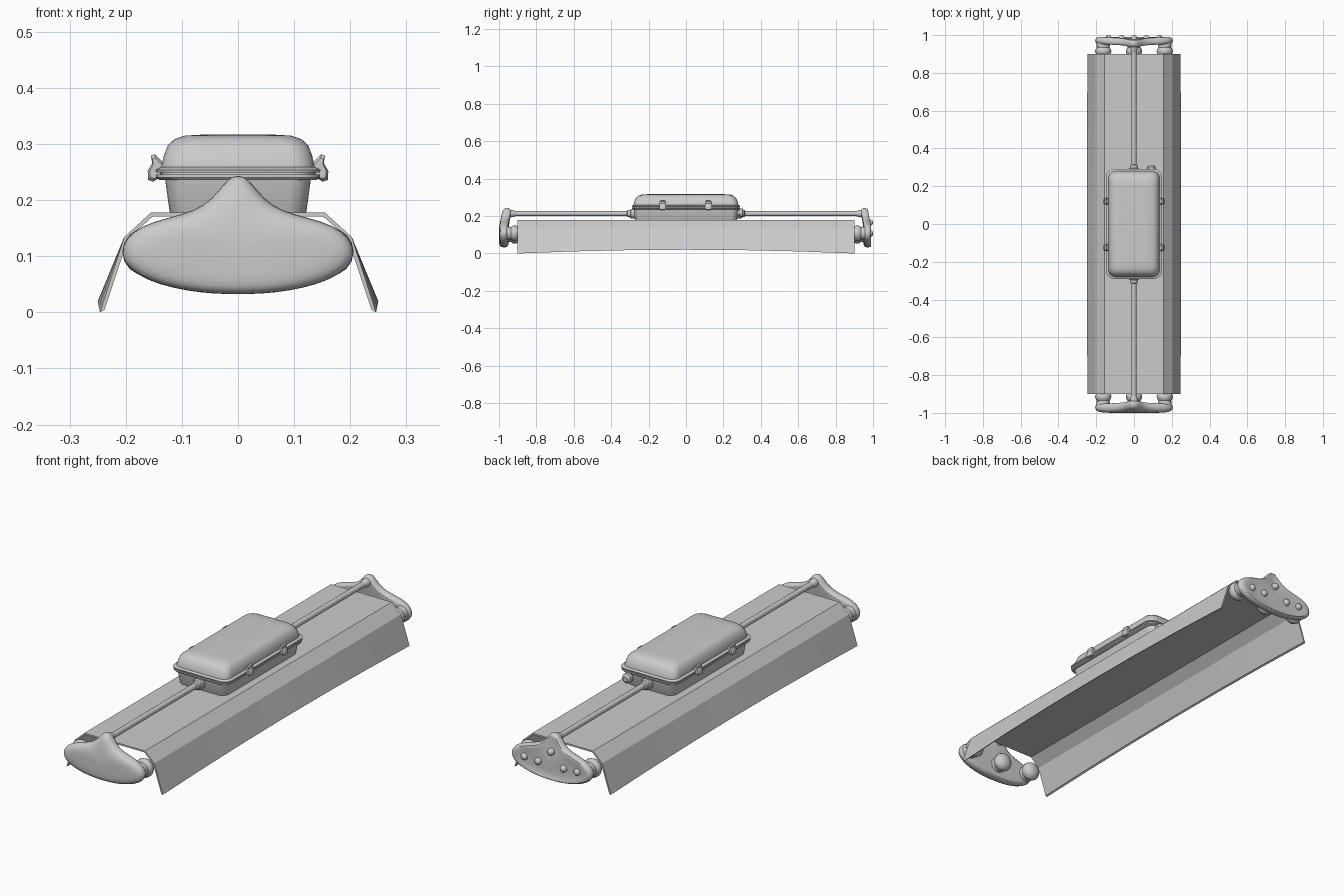
import bpy, bmesh, math
from mathutils import Vector


def loft(name, rings, angle=35, subsurf=0):
    """Skin a list of closed rings and cap both ends."""
    bm = bmesh.new()
    vs = [[bm.verts.new(p) for p in r] for r in rings]
    n = len(vs[0])
    for a, b in zip(vs, vs[1:]):
        for i in range(n):
            j = (i + 1) % n
            bm.faces.new((a[i], a[j], b[j], b[i]))
    bm.faces.new(vs[0])
    bm.faces.new(vs[-1])
    bmesh.ops.recalc_face_normals(bm, faces=bm.faces)
    me = bpy.data.meshes.new(name)
    bm.to_mesh(me)
    bm.free()
    ob = bpy.data.objects.new(name, me)
    bpy.context.collection.objects.link(ob)
    if subsurf:
        ob.modifiers.new("smooth", 'SUBSURF').levels = subsurf
        ob.modifiers["smooth"].render_levels = subsurf
    bpy.ops.object.select_all(action='DESELECT')
    ob.select_set(True)
    bpy.context.view_layer.objects.active = ob
    bpy.ops.object.shade_smooth_by_angle(angle=math.radians(angle))
    return ob


def rounded(hx, hy, r, z, seg=5):
    """Rounded rectangle ring at height z."""
    pts = []
    for k, (sx, sy) in enumerate(((1, 1), (-1, 1), (-1, -1), (1, -1))):
        for i in range(seg + 1):
            a = math.pi / 2 * (k + i / seg)
            pts.append((sx * (hx - r) + r * math.cos(a), sy * (hy - r) + r * math.sin(a), z))
    return pts


def lathe(name, x, z, profile, seg=16):
    """Turned part about a line along y; profile is (radius, y)."""
    return loft(name, [[(x + r * math.cos(2 * math.pi * i / seg), y,
                         z + r * math.sin(2 * math.pi * i / seg)) for i in range(seg)]
                       for r, y in profile])


# Sheet metal reflector, open underneath, lower edges bowed up at mid length
outer = [(0.155, 0.178), (0.203, 0.134), (0.246, 0.0)]
inner = [(0.238, 0.004), (0.196, 0.131), (0.152, 0.171)]
half = outer + inner
rings = []
for y in (-0.9, -0.6, -0.3, 0, 0.3, 0.6, 0.9):
    bow = 0.02 * (1 - (y / 0.9) ** 2)
    ring = [(x + (0.004 * bow / 0.02 if z < 0.1 else 0), y, z + (bow if z < 0.1 else 0))
            for x, z in half]
    left = [(-x, yy, z) for x, yy, z in reversed(ring)]
    rings.append(ring + left)
loft("reflector", rings, 15)

# Ballast housing: base, sealing flanges and domed lid
loft("housing_base", [rounded(0.118, 0.268, 0.03, 0.172), rounded(0.122, 0.272, 0.035, 0.18),
                      rounded(0.13, 0.28, 0.035, 0.238)])
loft("lower_flange", [rounded(0.14, 0.286, 0.04, 0.236), rounded(0.146, 0.289, 0.04, 0.24),
                      rounded(0.146, 0.289, 0.04, 0.246)])
loft("upper_flange", [rounded(0.146, 0.289, 0.04, 0.249), rounded(0.147, 0.29, 0.04, 0.254),
                      rounded(0.138, 0.282, 0.04, 0.259)])
loft("housing_lid", [rounded(0.136, 0.28, 0.04, 0.244), rounded(0.136, 0.28, 0.04, 0.262),
                     rounded(0.132, 0.275, 0.04, 0.28), rounded(0.125, 0.266, 0.04, 0.298),
                     rounded(0.113, 0.254, 0.04, 0.309), rounded(0.095, 0.236, 0.035, 0.315),
                     rounded(0.06, 0.2, 0.03, 0.317)], 50)

# Lid clips
clip = [(0.132, 0.266), (0.148, 0.282), (0.155, 0.279), (0.153, 0.266), (0.161, 0.252),
        (0.16, 0.236), (0.151, 0.233), (0.136, 0.242)]
for s in (-1, 1):
    for y in (-0.125, 0.12):
        loft("lid_clip", [[(s * (0.145 + (x - 0.145) * k), y + dy, 0.255 + (z - 0.255) * k)
                           for x, z in clip]
                          for dy, k in ((-0.018, 0.75), (-0.012, 1), (0.012, 1), (0.018, 0.75))])

# Cable gland on the back of the housing
lathe("cable_gland", 0.092, 0.218, [(0.014, 0.26), (0.014, 0.285), (0.022, 0.286),
                                    (0.022, 0.303), (0.016, 0.307), (0.012, 0.312)])

# End bracket outline, right half from peak to bottom
cap = [(0.018, 0.239), (0.036, 0.215), (0.06, 0.19), (0.1, 0.174), (0.15, 0.163),
       (0.188, 0.145), (0.208, 0.118), (0.206, 0.09), (0.18, 0.066), (0.14, 0.049),
       (0.09, 0.038), (0.045, 0.033)]
outline = [(0, 0.246)] + cap + [(0, 0.032)] + [(-x, z) for x, z in reversed(cap)]
front_steps = [(0.2, 0.95), (0.7, 0.95), (0.92, 0.95), (1, 0.962), (1, 0.98),
               (0.93, 0.995), (0.7, 1.0), (0.25, 1.0)]
back_steps = [(0.2, 0.95), (0.7, 0.95), (0.92, 0.95), (1, 0.962), (1, 0.98),
              (0.93, 0.992), (0.8, 0.988), (0.6, 0.984), (0.25, 0.984)]

for s, side, steps in ((-1, "front", front_steps), (1, "back", back_steps)):
    # Bracket body, its neck leaning inwards towards the rod
    rings = []
    for k, y in steps:
        ring = []
        for x, z in outline:
            zz = 0.105 + (z - 0.105) * k
            t = min(max((zz - 0.15) / 0.07, 0), 1)
            ring.append((x * k, s * (y - 0.016 * t), zz))
        rings.append(ring)
    loft(side + "_end_bracket", rings, 60, 1)

    # Lamp sockets on the inner face
    for x, z in ((-0.163, 0.108), (0, 0.095), (0.163, 0.108)):
        lathe(side + "_lamp_socket", x, z,
              [(r, s * y) for r, y in ((0.036, 0.958), (0.034, 0.935), (0.041, 0.925), (0.043, 0.912),
                                       (0.037, 0.898), (0.022, 0.888), (0.006, 0.885))])

    # Support rod with collars at both ends
    lathe(side + "_support_rod", 0, 0.213,
          [(r, s * y) for r, y in ((0.013, 0.26), (0.013, 0.97))])
    lathe(side + "_rod_collar", 0, 0.213,
          [(r, s * y) for r, y in ((0.026, 0.27), (0.026, 0.293), (0.02, 0.297), (0.019, 0.312), (0.013, 0.316))])
    lathe(side + "_rod_sleeve", 0, 0.213,
          [(r, s * y) for r, y in ((0.013, 0.91), (0.019, 0.925), (0.021, 0.96))])

# Domed screws on the outer face of the back bracket
for x, z in ((0, 0.165), (-0.065, 0.105), (0.065, 0.105), (-0.135, 0.108), (0.135, 0.108)):
    lathe("bracket_screw", x, z, [(0.016, 0.972), (0.016, 0.986), (0.014, 0.993),
                                  (0.009, 0.998), (0.003, 1.0)], 12)
